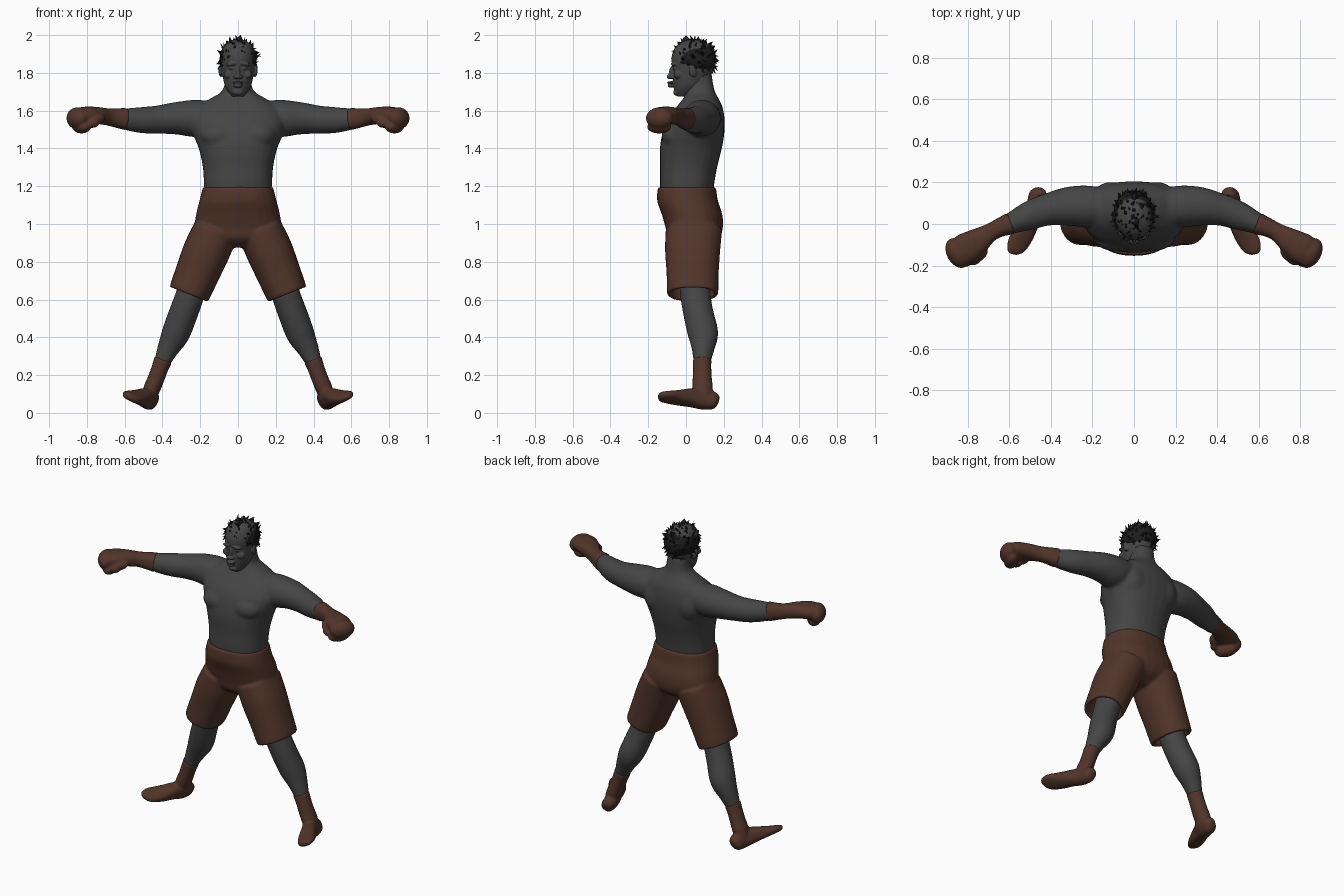
import bpy, bmesh, math, random
from mathutils import Vector, Matrix, Euler

random.seed(4)


def material(name, rgb):
    m = bpy.data.materials.new(name)
    m.diffuse_color = (*rgb, 1)
    return m


SKIN = material("dark_grey", (0.06, 0.06, 0.06))
CLOTH = material("brown", (0.085, 0.036, 0.023))
HAIR = material("black", (0.012, 0.012, 0.012))


def spline(rows, k=4):
    """Catmull-Rom through rows of numbers."""
    out = []
    for i in range(len(rows) - 1):
        p0, p1 = rows[max(i - 1, 0)], rows[i]
        p2, p3 = rows[i + 1], rows[min(i + 2, len(rows) - 1)]
        for j in range(k):
            t = j / k
            out.append([0.5 * (2 * b + (c - a) * t + (2 * a - 5 * b + 4 * c - d) * t * t
                               + (3 * b - a - 3 * c + d) * t ** 3)
                        for a, b, c, d in zip(p0, p1, p2, p3)])
    return out + [list(rows[-1])]


def loft(bm, rows, ref, power=2.0, axis=None, n=28):
    """Closed tube through rings (x, y, z, half width, half height along ref)."""
    rows = spline(rows)
    pts = [Vector(r[:3]) for r in rows]
    rings = []
    for i, r in enumerate(rows):
        t = axis or (pts[min(i + 1, len(pts) - 1)] - pts[max(i - 1, 0)])
        t = Vector(t).normalized()
        u = Vector(ref).cross(t).normalized()
        v = t.cross(u)
        ring = []
        for k in range(n):
            c, s = math.cos(math.tau * k / n), math.sin(math.tau * k / n)
            c = math.copysign(abs(c) ** (2 / power), c)
            s = math.copysign(abs(s) ** (2 / power), s)
            ring.append(bm.verts.new(pts[i] + u * c * r[3] + v * s * r[4]))
        rings.append(ring)
    for a, b in zip(rings, rings[1:]):
        for k in range(n):
            bm.faces.new((a[k], a[(k + 1) % n], b[(k + 1) % n], b[k]))
    bm.faces.new(rings[0][::-1])
    bm.faces.new(rings[-1])


def stack(bm, rows, power=2.0):
    """Upright loft from rows (z, front y, back y, half width)."""
    loft(bm, [(0, (f + b) / 2, z, w, (b - f) / 2) for z, f, b, w in rows],
         (0, 1, 0), power, axis=(0, 0, 1))


def blob(bm, loc, size, rot=(0, 0, 0)):
    bmesh.ops.create_uvsphere(bm, u_segments=20, v_segments=12, radius=1,
                              matrix=Matrix.LocRotScale(Vector(loc), Euler(rot), Vector(size)))


def mirror(bm):
    """Copy everything so far to the -x side."""
    geo = bmesh.ops.duplicate(bm, geom=bm.verts[:] + bm.edges[:] + bm.faces[:])["geom"]
    for v in geo:
        if isinstance(v, bmesh.types.BMVert):
            v.co.x *= -1


def finish(name, bm, mat, voxel=None, smooth=5):
    bmesh.ops.recalc_face_normals(bm, faces=bm.faces[:])
    me = bpy.data.meshes.new(name)
    bm.to_mesh(me)
    bm.free()
    me.materials.append(mat)
    ob = bpy.data.objects.new(name, me)
    bpy.context.collection.objects.link(ob)
    if voxel:
        r = ob.modifiers.new("merge", "REMESH")
        r.mode, r.voxel_size, r.use_smooth_shade = "VOXEL", voxel, True
        s = ob.modifiers.new("soften", "SMOOTH")
        s.factor, s.iterations = 0.5, smooth
        bpy.context.view_layer.objects.active = ob
        for m in ("merge", "soften"):
            bpy.ops.object.modifier_apply(modifier=m)
    return ob


# Body: arms and lower legs, mirrored, then torso with neck
bm = bmesh.new()
loft(bm, [(.10, .085, 1.575, .08, .075), (.22, .085, 1.56, .10, .098),
          (.32, .085, 1.56, .093, .087), (.42, .068, 1.553, .077, .075),
          (.50, .042, 1.55, .070, .070), (.58, .008, 1.554, .054, .060),
          (.63, -.012, 1.560, .043, .048)], (0, 0, 1))
loft(bm, [(.22, .05, .74, .08, .085), (.252, .05, .63, .076, .081),
          (.288, .065, .53, .077, .080), (.33, .09, .42, .075, .081),
          (.37, .09, .34, .058, .061), (.402, .085, .267, .043, .045),
          (.425, .085, .21, .038, .042)], (0, 1, 0))
blob(bm, (.10, -.055, 1.47), (.10, .075, .07))      # chest
blob(bm, (.11, .14, 1.52), (.085, .062, .10))       # shoulder blade
mirror(bm)
stack(bm, [(1.10, -.125, .14, .17), (1.20, -.138, .148, .18), (1.30, -.137, .165, .186),
           (1.40, -.138, .19, .208), (1.48, -.125, .203, .24), (1.55, -.10, .205, .25),
           (1.62, -.05, .193, .215), (1.665, -.015, .172, .145), (1.71, .0, .15, .08),
           (1.80, .0, .135, .066)], 2.3)
finish("body", bm, SKIN, .009, 8)

# Head with facial features
bm = bmesh.new()
blob(bm, (.036, -.066, 1.846), (.030, .013, .009), (0, .1, .25))    # brow
blob(bm, (.034, -.058, 1.825), (.016, .013, .009))                  # eye
blob(bm, (.050, -.042, 1.79), (.026, .022, .022))                   # cheek
blob(bm, (.014, -.080, 1.778), (.011, .014, .010))                  # nostril
blob(bm, (.091, .035, 1.81), (.011, .022, .033), (.2, 0, .3))       # ear
mirror(bm)
blob(bm, (0, -.074, 1.808), (.011, .016, .036), (-.25, 0, 0))       # nose bridge
blob(bm, (0, -.086, 1.780), (.014, .017, .013))                     # nose tip
blob(bm, (0, -.080, 1.748), (.028, .020, .008))                     # upper lip
blob(bm, (0, -.078, 1.731), (.025, .019, .009))                     # lower lip
blob(bm, (0, -.052, 1.698), (.028, .016, .018))                     # chin
stack(bm, [(1.675, -.045, .01, .03), (1.70, -.058, .055, .052), (1.73, -.064, .09, .069),
           (1.77, -.070, .12, .079), (1.82, -.070, .145, .086), (1.87, -.077, .15, .090),
           (1.91, -.070, .145, .088), (1.95, -.045, .12, .070), (1.975, .0, .07, .03)], 2.1)
finish("head", bm, SKIN, .004, 3)

# Hair: faceted cap trimmed at the hairline, covered with pointed tufts
bm = bmesh.new()
centre = Vector((0, .045, 1.872))
bmesh.ops.create_icosphere(bm, subdivisions=3, radius=1,
                           matrix=Matrix.LocRotScale(centre, None, Vector((.099, .117, .103))))
low = [v for v in bm.verts if v.co.z < max(1.765, 1.905 - 1.15 * (v.co.y + .06))]
bmesh.ops.delete(bm, geom=low, context="VERTS")
roots = [(v.co.copy(), (v.co - centre).normalized()) for v in bm.verts]
for p, nrm in random.sample(roots, min(170, len(roots))):
    lean = Vector([random.uniform(-1, 1) for _ in range(3)])
    lean = (lean - nrm * lean.dot(nrm)).normalized()
    side = nrm.cross(lean)
    tip = p + nrm * random.uniform(.006, .024) + lean * random.uniform(.015, .035)
    tip.z = min(tip.z + .006 * nrm.z, 2.0)
    w = random.uniform(.010, .018)
    base = [bm.verts.new(p - nrm * .012 + d * w) for d in (lean, side, -lean, -side)]
    top = bm.verts.new(tip)
    for k in range(4):
        bm.faces.new((base[k], base[(k + 1) % 4], top))
tall = bm.verts.new((.012, .0, 2.0))                # tallest lock
lock = [bm.verts.new(q) for q in ((-.03, .01, 1.96), (.02, -.03, 1.96), (.035, .04, 1.96))]
for k in range(3):
    bm.faces.new((lock[k], lock[(k + 1) % 3], tall))
finish("hair", bm, HAIR)

# Shorts: hollow legs folded inward at the hem, joined to a pelvis
bm = bmesh.new()
loft(bm, [(.115, .042, .97, .120, .150), (.165, .035, .86, .124, .146),
          (.215, .035, .74, .117, .138), (.257, .035, .637, .110, .136),
          (.260, .035, .629, .102, .128), (.256, .035, .638, .088, .113),
          (.205, .035, .76, .088, .105)], (0, 1, 0), 2.2, axis=(.37, 0, -.93))
mirror(bm)
stack(bm, [(.875, -.04, .09, .08), (.92, -.095, .17, .17), (.98, -.108, .195, .225),
           (1.05, -.128, .192, .222), (1.12, -.152, .170, .205), (1.18, -.151, .160, .19),
           (1.195, -.147, .157, .186)], 2.3)
finish("shorts", bm, CLOTH, .008, 6)

# Gloves: cuff and hand back, curled fingers, thumb
bm = bmesh.new()
turn = -.5
loft(bm, [(.595, .002, 1.556, .054, .059), (.64, -.015, 1.561, .046, .052),
          (.69, -.040, 1.567, .044, .045), (.75, -.080, 1.575, .062, .045),
          (.81, -.118, 1.575, .075, .046), (.855, -.135, 1.570, .065, .04)], (0, 0, 1), 2.3)
blob(bm, (.850, -.140, 1.560), (.052, .078, .058), (0, 0, turn))
blob(bm, (.828, -.142, 1.515), (.042, .070, .036), (0, 0, turn))
blob(bm, (.745, -.150, 1.553), (.052, .028, .028), (0, .25, -.7))
blob(bm, (.768, -.172, 1.533), (.034, .026, .024), (0, 0, -.4))
mirror(bm)
finish("gloves", bm, CLOTH, .007, 4)

# Boots: ankle plus foot whose sole is square to the splayed leg
bm = bmesh.new()
loft(bm, [(.396, .085, .282, .049, .050), (.412, .085, .24, .045, .049),
          (.432, .086, .185, .044, .051), (.455, .088, .13, .045, .054),
          (.475, .088, .08, .038, .05)], (0, 1, 0))
up, out = Vector((-.45, 0, .89)), Vector((.89, 0, .45))
foot = [(.03, .172, .045, .018, .022), (.034, .150, .050, .038, .046),
        (.044, .09, .055, .044, .056), (.070, .03, .050, .046, .050),
        (.100, -.04, .036, .053, .036), (.130, -.095, .025, .054, .025),
        (.147, -.128, .020, .040, .020), (.152, -.146, .018, .020, .012)]
rows = []
for a, y, h, w, hh in foot:
    c = Vector((.455, y, .004)) + out * a + up * h
    rows.append((*c, w, hh))
loft(bm, rows, up, 2.4)
mirror(bm)
finish("boots", bm, CLOTH, .007, 4)
